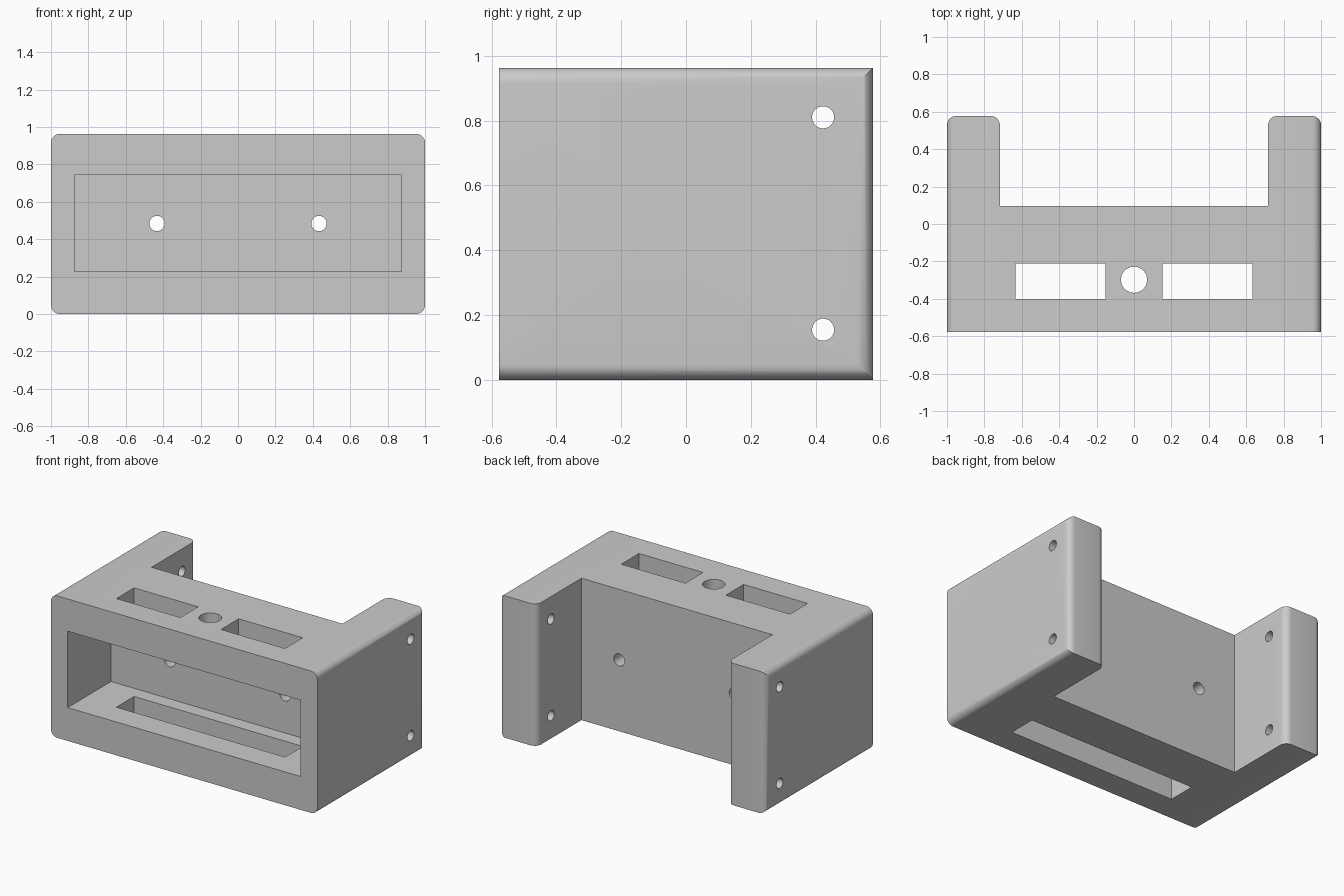
import bpy
import bmesh
from math import pi, radians, cos, sin
from mathutils import Vector, Matrix

if "Cube" in bpy.data.objects:
    bpy.data.objects.remove(bpy.data.objects["Cube"])

HEIGHT, FRONT, BACK, ROUND = 0.963, -0.577, 0.577, 0.048

grey = bpy.data.materials.new("plain grey")
grey.use_nodes = True
grey.diffuse_color = (0.6, 0.6, 0.6, 1)
grey.node_tree.nodes["Principled BSDF"].inputs["Base Color"].default_value = (0.6, 0.6, 0.6, 1)


def add_object(name, bm):
    bmesh.ops.recalc_face_normals(bm, faces=bm.faces)
    mesh = bpy.data.meshes.new(name)
    bm.to_mesh(mesh)
    bm.free()
    mesh.materials.append(grey)
    obj = bpy.data.objects.new(name, mesh)
    bpy.context.collection.objects.link(obj)
    return obj


def prism(name, points, direction, rounded):
    """Extrude an outline, rounding the chosen long edges."""
    bm = bmesh.new()
    face = bm.faces.new([bm.verts.new(p) for p in points])
    result = bmesh.ops.extrude_face_region(bm, geom=[face], use_keep_orig=True)
    moved = [v for v in result["geom"] if isinstance(v, bmesh.types.BMVert)]
    bmesh.ops.translate(bm, verts=moved, vec=direction)
    axis = Vector(direction).normalized()
    edges = [e for e in bm.edges
             if abs((e.verts[1].co - e.verts[0].co).normalized().dot(axis)) > 0.99
             and rounded(e.verts[0].co)]
    bmesh.ops.bevel(bm, geom=edges, offset=ROUND, segments=8, profile=0.5, affect="EDGES")
    return add_object(name, bm)


def box(name, x, y, z):
    bm = bmesh.new()
    spans = (x, y, z)
    size = [b - a for a, b in spans]
    centre = [(a + b) / 2 for a, b in spans]
    bmesh.ops.create_cube(bm, size=1, matrix=Matrix.Translation(centre) @ Matrix.Diagonal((*size, 1)))
    return add_object(name, bm)


def drill(name, centre, radius, length, axis):
    bm = bmesh.new()
    turn = Vector((0, 0, 1)).rotation_difference(Vector(axis)).to_matrix().to_4x4()
    bmesh.ops.create_cone(bm, cap_ends=True, segments=48, radius1=radius, radius2=radius,
                          depth=length, matrix=Matrix.Translation(centre) @ turn)
    return add_object(name, bm)


def combine(target, tool, operation):
    mod = target.modifiers.new(tool.name, "BOOLEAN")
    mod.operation, mod.solver, mod.object = operation, "EXACT", tool
    bpy.context.view_layer.objects.active = target
    bpy.ops.object.modifier_apply(modifier=mod.name)
    bpy.data.objects.remove(tool)


# U-shaped plan: body with two arms, ends of the arms rounded
half = [(1, FRONT), (1, BACK), (0.717, BACK), (0.717, 0.097)]
plan = half + [(-x, y) for x, y in reversed(half)]
bracket = prism("bracket_housing", [(x, y, 0) for x, y in plan], (0, 0, HEIGHT),
                lambda p: p.y > BACK - 0.01)

# Rounded long outer edges
section = prism("rounded_section", [(x, FRONT - 0.1, z) for x, z in
                ((-1, 0), (1, 0), (1, HEIGHT), (-1, HEIGHT))], (0, 1.4, 0), lambda p: True)
combine(bracket, section, "INTERSECT")

# Front pocket, top windows and bottom slot
cutters = [
    box("front_pocket", (-0.874, 0.874), (FRONT - 0.1, -0.113), (0.226, 0.744)),
    box("bottom_slot", (-0.633, 0.633), (-0.4, -0.21), (-0.1, 0.4)),
    drill("top_hole", (0, -0.298, 0.85), 0.07, 0.5, (0, 0, 1)),
]
for side in (-1, 1):
    inner, outer = sorted((side * 0.152, side * 0.633))
    cutters.append(box("top_window", (inner, outer), (-0.4, -0.21), (0.6, 1.1)))
    # Screw holes through the back wall and the arms
    cutters.append(drill("wall_hole", (side * 0.433, 0, 0.484), 0.041, 0.5, (0, 1, 0)))
    for z in (0.155, 0.81):
        cutters.append(drill("arm_hole", (side * 0.86, 0.423, z), 0.034, 0.6, (1, 0, 0)))
for cutter in cutters:
    combine(bracket, cutter, "DIFFERENCE")

# Smooth rounds, crisp corners
bpy.ops.object.select_all(action="DESELECT")
bracket.select_set(True)
bpy.context.view_layer.objects.active = bracket
bpy.ops.object.shade_smooth_by_angle(angle=radians(30))
